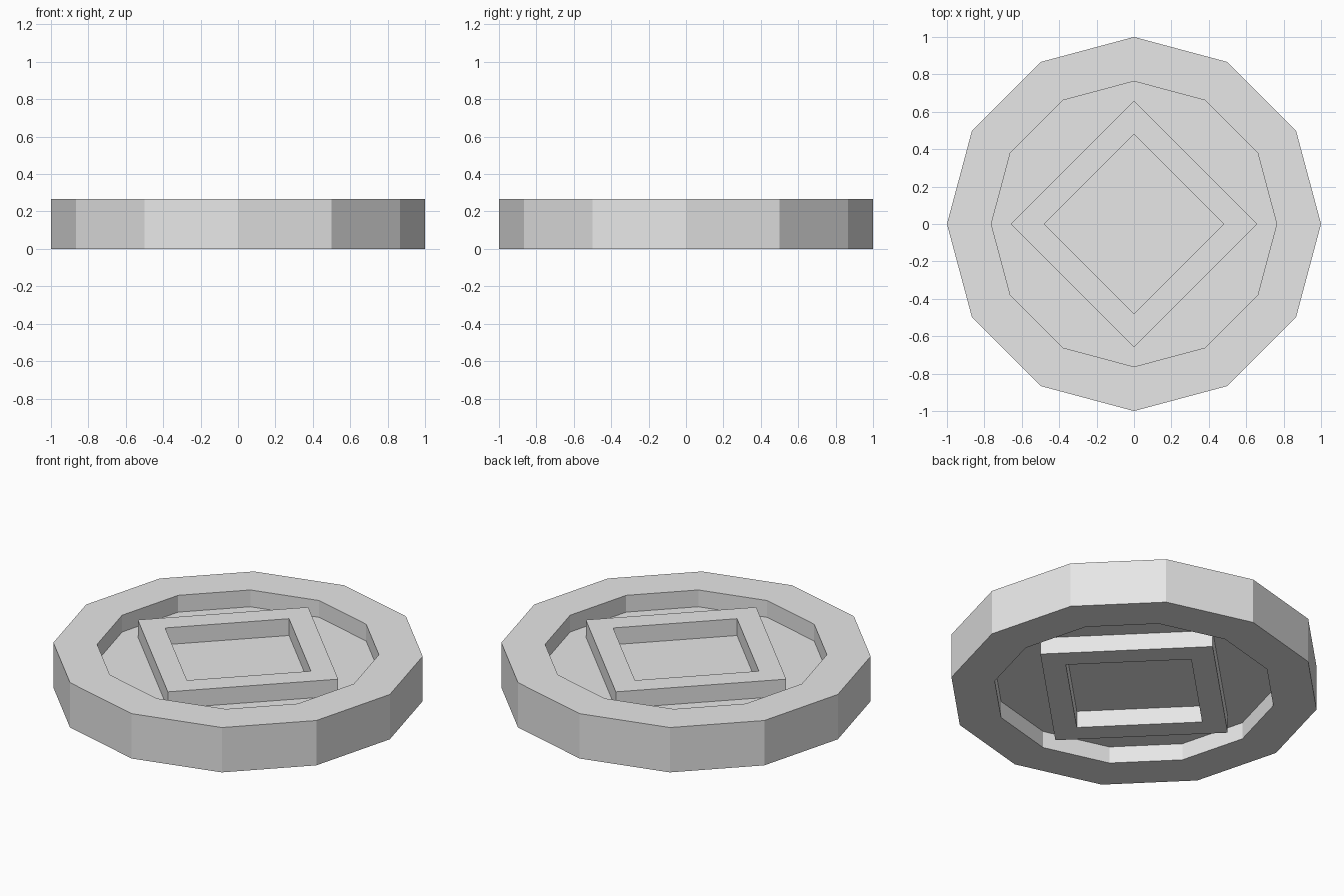
import bpy, bmesh, math

cube = bpy.data.objects.get("Cube")
if cube:
    bpy.data.objects.remove(cube, do_unlink=True)

HEIGHT = 0.267   # full thickness
RECESS = 0.1     # depth of the sunken area on each side

grey = bpy.data.materials.new("plain_grey")
grey.use_nodes = True
colour = (0.8, 0.8, 0.8, 1)
grey.diffuse_color = colour
grey.node_tree.nodes["Principled BSDF"].inputs["Base Color"].default_value = colour


def finish(name, bm):
    bmesh.ops.recalc_face_normals(bm, faces=bm.faces)
    mesh = bpy.data.meshes.new(name)
    bm.to_mesh(mesh)
    bm.free()
    mesh.materials.append(grey)
    obj = bpy.data.objects.new(name, mesh)
    bpy.context.collection.objects.link(obj)
    return obj


def loop(bm, sides, radius, z):
    step = 2 * math.pi / sides
    return [bm.verts.new((radius * math.cos(i * step), radius * math.sin(i * step), z))
            for i in range(sides)]


def ring(name, sides, outer, inner, bottom, top):
    """Flat-sided ring with a rectangular cross-section."""
    bm = bmesh.new()
    section = [(outer, bottom), (outer, top), (inner, top), (inner, bottom)]
    loops = [loop(bm, sides, r, z) for r, z in section]
    for k, a in enumerate(loops):
        b = loops[(k + 1) % len(loops)]
        for i in range(sides):
            j = (i + 1) % sides
            bm.faces.new((a[i], a[j], b[j], b[i]))
    return finish(name, bm)


def plate(name, sides, radius, bottom, top):
    """Solid flat-sided disc."""
    bm = bmesh.new()
    low, high = loop(bm, sides, radius, bottom), loop(bm, sides, radius, top)
    bm.faces.new(low)
    bm.faces.new(high)
    for i in range(sides):
        j = (i + 1) % sides
        bm.faces.new((low[i], low[j], high[j], high[i]))
    return finish(name, bm)


# Raised outer rim and the sunken centre plate
ring("outer_rim", 12, 1.0, 0.763, 0, HEIGHT)
plate("centre_plate", 12, 0.78, RECESS, HEIGHT - RECESS)

# Raised diamond frame on each side
ring("top_diamond_frame", 4, 0.66, 0.48, HEIGHT - RECESS, HEIGHT)
ring("bottom_diamond_frame", 4, 0.66, 0.48, 0, RECESS)
